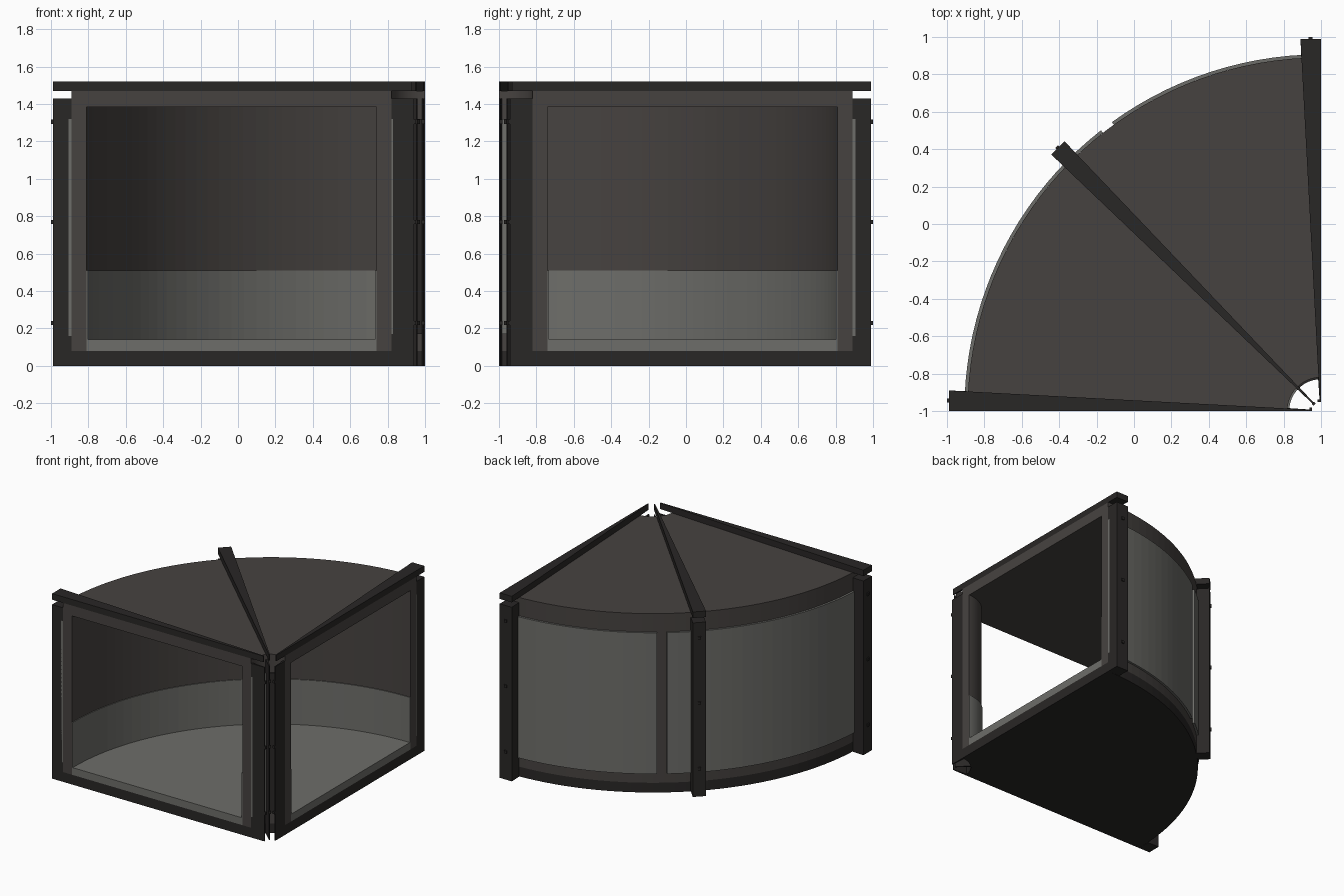
import bpy, bmesh, math
from mathutils import Vector

if "Cube" in bpy.data.objects:
    bpy.data.objects.remove(bpy.data.objects["Cube"])

CENTRE = Vector((1.0, -1.0, 0.0))   # corner where the two open faces meet


def material(name, colour):
    m = bpy.data.materials.new(name)
    m.diffuse_color = (*colour, 1)
    m.use_nodes = True
    m.node_tree.nodes["Principled BSDF"].inputs["Base Color"].default_value = m.diffuse_color
    return m


BLACK = material("black_metal", (0.022, 0.020, 0.019))
DARK = material("dark_panel", (0.062, 0.055, 0.051))
GREY = material("grey_panel", (0.155, 0.155, 0.143))


def polar(r, t, z, deg):
    """Point at radius r, shifted sideways by t, on the spoke at deg."""
    a = math.radians(deg)
    c, s = math.cos(a), math.sin(a)
    return CENTRE + Vector((-r * c + t * s, r * s + t * c, z))


def finish(name, bm, mat):
    bmesh.ops.recalc_face_normals(bm, faces=bm.faces)
    me = bpy.data.meshes.new(name)
    bm.to_mesh(me)
    bm.free()
    ob = bpy.data.objects.new(name, me)
    ob.data.materials.append(mat)
    bpy.context.collection.objects.link(ob)
    return ob


def sector(name, r0, r1, z0, z1, mat, a0=0, a1=90):
    """Solid curved slab or wall with a rectangular section."""
    n = max(2, round((a1 - a0) / 2.5))
    bm = bmesh.new()
    rings = []
    for i in range(n + 1):
        a = a0 + (a1 - a0) * i / n
        rings.append([bm.verts.new(polar(r, 0, z, a))
                      for r, z in ((r0, z0), (r1, z0), (r1, z1), (r0, z1))])
    for p, q in zip(rings, rings[1:]):
        for k in range(4):
            bm.faces.new((p[k], p[(k + 1) % 4], q[(k + 1) % 4], q[k]))
    bm.faces.new(rings[0])
    bm.faces.new(rings[-1])
    return finish(name, bm, mat)


def wedge(name, r0, r1, w0, w1, z0, z1, deg, mat):
    """Tapered bar along a spoke; end spokes only keep the inward side."""
    lo, hi = {0: (0, 1), 45: (-.5, .5), 90: (-1, 0)}[deg]
    bm = bmesh.new()
    bottom, top = [[bm.verts.new(polar(r, t, z, deg)) for r, t in
                    ((r0, w0 * lo), (r1, w1 * lo), (r1, w1 * hi), (r0, w0 * hi))]
                   for z in (z0, z1)]
    bm.faces.new(bottom)
    bm.faces.new(top)
    for k in range(4):
        j = (k + 1) % 4
        bm.faces.new((bottom[k], bottom[j], top[j], top[k]))
    return finish(name, bm, mat)


# Floor, roof and the curved walls
sector("floor_base", 0.18, 1.89, 0.0, 0.08, BLACK)
sector("floor_deck", 0.26, 1.81, 0.08, 0.14, GREY)
sector("roof", 0.18, 1.89, 1.385, 1.47, DARK)
sector("outer_wall", 1.81, 1.89, 0.08, 1.385, DARK)
sector("inner_wall", 0.18, 0.26, 0.08, 1.385, DARK)

# Low linings on the room side of both walls
sector("outer_lining", 1.803, 1.81, 0.14, 0.51, GREY)
sector("inner_lining", 0.26, 0.267, 0.14, 0.51, GREY)

# Outside cladding, split by a narrow vertical seam
sector("outer_cladding_long", 1.89, 1.907, 0.16, 1.32, GREY, 0, 51.9)
sector("outer_cladding_short", 1.89, 1.907, 0.16, 1.32, GREY, 54.1, 90)
sector("inner_cladding_front", 0.17, 0.18, 0.17, 1.32, GREY, 0, 45)
sector("inner_cladding_side", 0.17, 0.18, 0.17, 1.32, BLACK, 45, 90)

# Posts, roof beams and bolts on each of the three spokes
for deg, side in ((0, "front"), (45, "middle"), (90, "side")):
    w = 0.10 if deg == 45 else 0.11
    wedge(side + "_roof_beam", 0.07, 1.99, 0.008, w, 1.47, 1.52, deg, BLACK)
    wedge(side + "_outer_post", 1.89, 1.99, w * 0.96, w, 0.0, 1.43, deg, BLACK)
    wedge(side + "_inner_post", 0.06, 0.18, 0.008, 0.016, 0.0, 1.43, deg, BLACK)
    for i, z in enumerate((0.23, 0.77, 1.305)):
        bolt = wedge(f"{side}_outer_bolt_{i}", 1.985, 2.0, 0.022, 0.022,
                     z - 0.011, z + 0.011, deg, BLACK)
        # centre the bolt across the post
        shift = {0: 0.045, 45: 0.0, 90: -0.045}[deg]
        bolt.location = polar(0, shift, 0, deg) - CENTRE
        wedge(f"{side}_inner_bolt_{i}", 0.048, 0.062, 0.018, 0.018,
              z - 0.011, z + 0.011, deg, BLACK)
